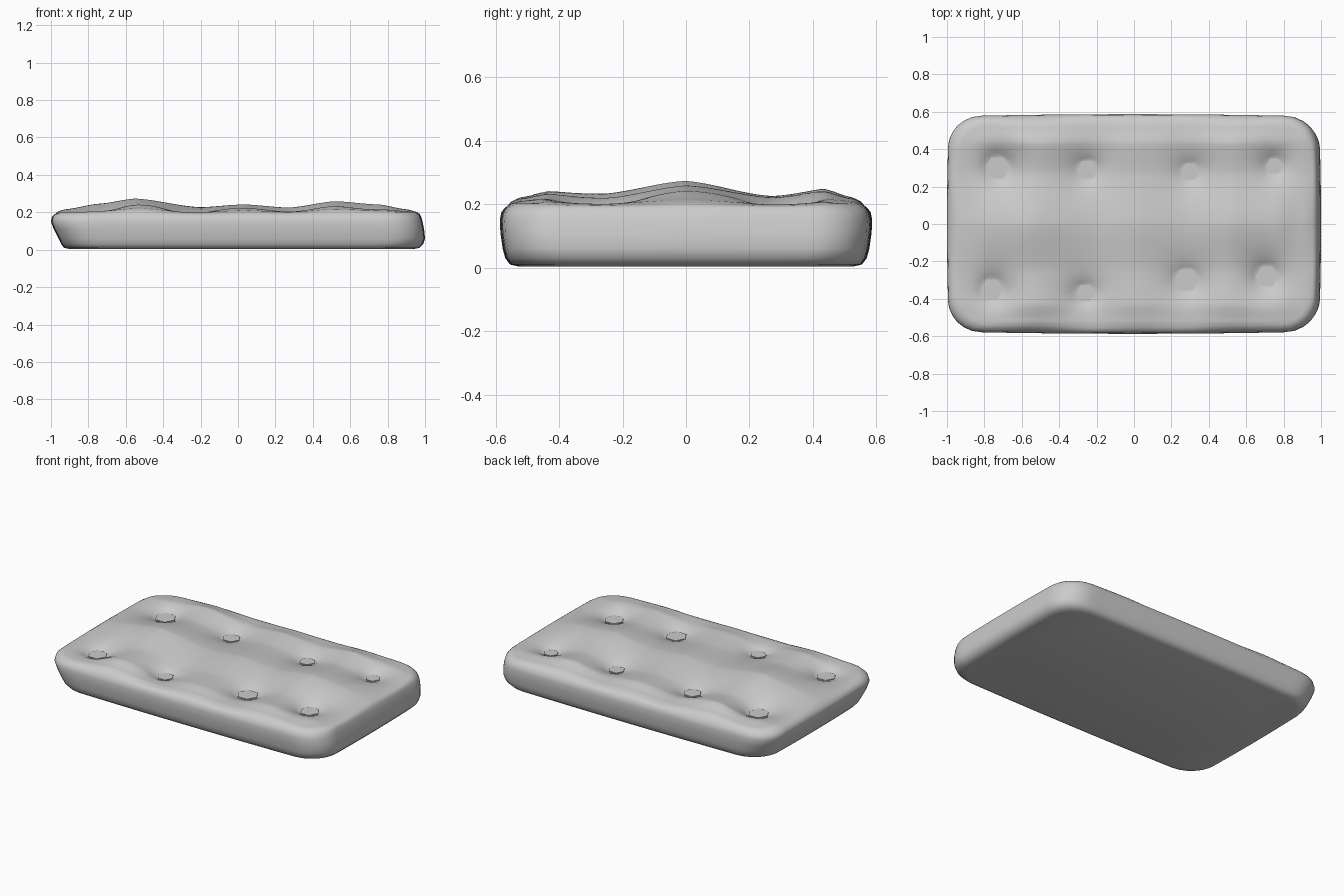
import bpy, bmesh, math

if "Cube" in bpy.data.objects:
    bpy.data.objects.remove(bpy.data.objects["Cube"])

# dimple centres and radii
DIMPLES = [(-.73, .30, .065), (-.25, .29, .055), (.30, .28, .05), (.75, .31, .045),
           (-.76, -.35, .06), (-.26, -.37, .05), (.28, -.30, .065), (.71, -.28, .06)]
FLOOR = .175
# crown heights along x and along y
FX = [(-1, .195), (-.92, .218), (-.75, .25), (-.55, .278), (-.2, .23), (.03, .245),
      (.27, .23), (.52, .265), (.75, .248), (.9, .218), (1, .19)]
FY = [(-.58, .195), (-.52, .225), (-.43, .25), (-.25, .24), (0, .275),
      (.27, .237), (.43, .258), (.52, .225), (.58, .195)]


def interp(pts, t):
    t = min(max(t, pts[0][0]), pts[-1][0])
    for i in range(len(pts) - 1):
        (a, p1), (b, p2) = pts[i], pts[i + 1]
        if t <= b:
            k = (t - a) / (b - a)
            p0 = pts[max(i - 1, 0)][1]
            p3 = pts[min(i + 2, len(pts) - 1)][1]
            s = k * k * (3 - 2 * k)
            lin = p1 + (p2 - p1) * k
            return .5 * lin + .5 * (p1 + (p2 - p1) * s)


def height(x, y):
    z = .19 + (interp(FX, x) - .19) * (interp(FY, y) - .19) / .085
    for cx, cy, r in DIMPLES:
        d = max(0, math.hypot(x - cx, y - cy) - r)
        z += (FLOOR - z) * math.exp(-d / .075)
    return z


def outline(xl, xr, hy, n=192, power=7):
    # softly rounded rectangle, slightly bulging sides
    c, hx = (xl + xr) / 2, (xr - xl) / 2
    pts = []
    for i in range(n):
        a = 2 * math.pi * i / n
        dx, dy = math.cos(a), math.sin(a)
        # direction spread evenly around the rectangle
        m = max(abs(dx), abs(dy))
        u, v = dx / m * hx, dy / m * hy
        r = .17
        qx, qy = max(0, abs(u) - (hx - r)), max(0, abs(v) - (hy - r))
        if qx > 0 and qy > 0:
            k = max(qx, qy) / math.hypot(qx, qy)
            u = math.copysign(hx - r + qx * k, u)
            v = math.copysign(hy - r + qy * k, v)
        v *= 1 - .02 * (u / hx) ** 2
        u *= 1 - .012 * (v / hy) ** 2
        pts.append((c + u, v))
    return pts


# cushion: side layers (left x, right x, half depth, z), then crowned top rings
LAYERS = [(-.90, .94, .53, .004), (-.93, .97, .555, .010), (-.945, .99, .57, .03),
          (-.96, 1.0, .578, .06), (-.985, .995, .585, .11), (-1.0, .987, .587, .15),
          (-.995, .98, .582, .175), (-.98, .972, .57, .19)]
bm = bmesh.new()
rings = [[bm.verts.new((x, y, z)) for x, y in outline(xl, xr, hy)] for xl, xr, hy, z in LAYERS]
top = outline(-.96, .96, .556)
STEPS = 60
for j in range(STEPS):
    s = 1 - j / STEPS
    rings.append([bm.verts.new((x * s, y * s, height(x * s, y * s))) for x, y in top])
n = len(top)
for a, b in zip(rings, rings[1:]):
    for i in range(n):
        k = (i + 1) % n
        bm.faces.new((a[i], a[k], b[k], b[i]))
bm.faces.new(rings[-1])
bm.faces.new(list(reversed(rings[0])))
me = bpy.data.meshes.new("cushion")
bm.to_mesh(me)
bm.free()
cushion = bpy.data.objects.new("cushion", me)
bpy.context.collection.objects.link(cushion)
bpy.context.view_layer.objects.active = cushion
cushion.select_set(True)
bpy.ops.object.shade_smooth_by_angle(angle=math.radians(50))

# flat six-sided tuft floors
for i, (cx, cy, r) in enumerate(DIMPLES):
    bpy.ops.mesh.primitive_cylinder_add(vertices=6, radius=r, depth=.012,
                                        location=(cx, cy, FLOOR), rotation=(0, 0, math.pi / 6))
    bpy.context.object.name = f"tuft_{i + 1}"
